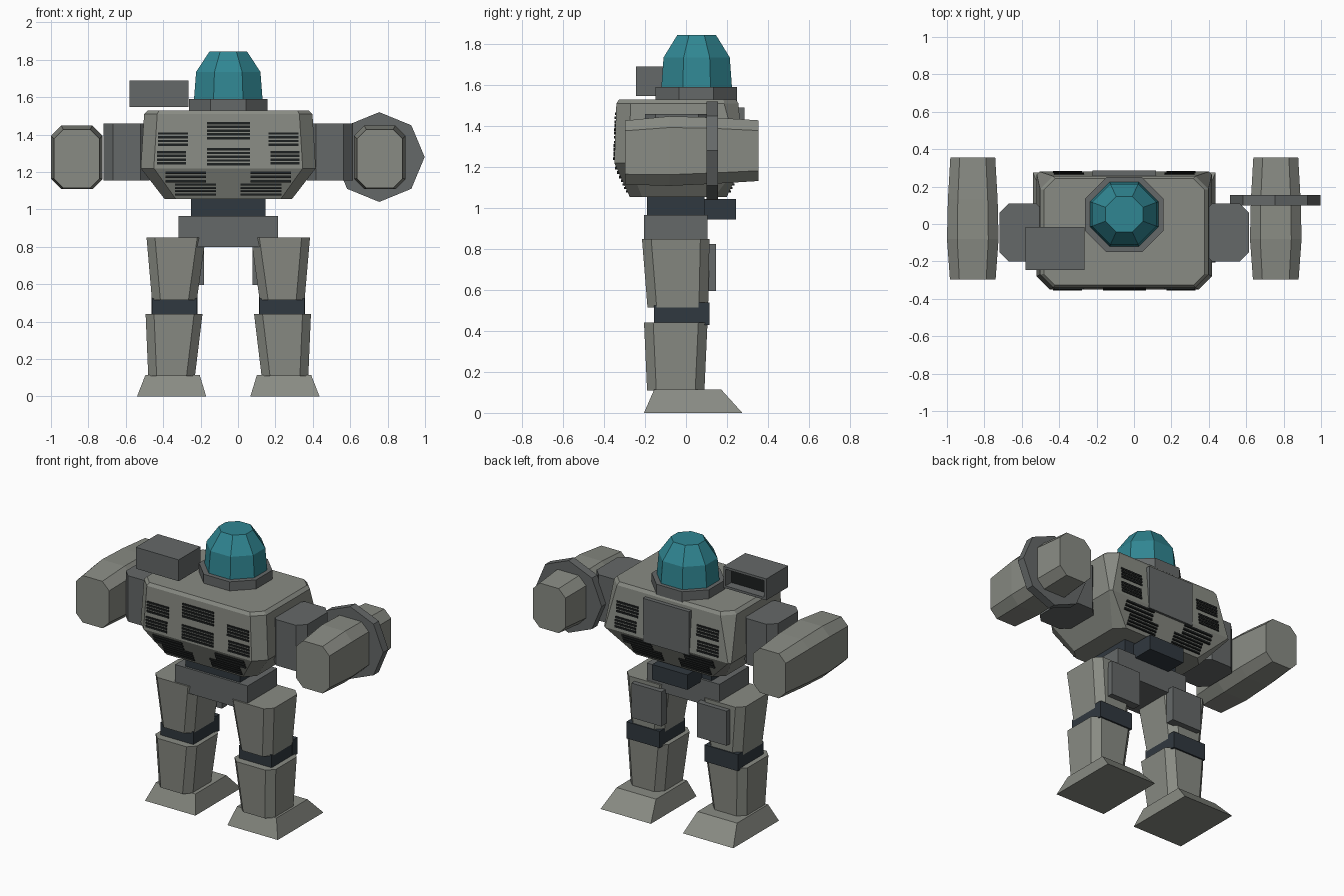
import bpy, bmesh, math

if "Cube" in bpy.data.objects:
    bpy.data.objects.remove(bpy.data.objects["Cube"])

CX = -0.052  # symmetry plane of the body (the shield widens one side)


def material(name, r, g, b):
    m = bpy.data.materials.new(name)
    m.diffuse_color = (r, g, b, 1)
    m.use_nodes = True
    m.node_tree.nodes["Principled BSDF"].inputs["Base Color"].default_value = m.diffuse_color
    return m


LIGHT = material("armour", 0.25, 0.26, 0.23)
MID = material("joint_grey", 0.13, 0.14, 0.14)
DARK = material("dark_steel", 0.03, 0.04, 0.05)
BLACK = material("vent_black", 0.012, 0.014, 0.014)
TEAL = material("teal_glass", 0.03, 0.24, 0.29)


def finish(name, bm, mat):
    bmesh.ops.recalc_face_normals(bm, faces=bm.faces)
    me = bpy.data.meshes.new(name)
    bm.to_mesh(me)
    bm.free()
    me.materials.append(mat)
    ob = bpy.data.objects.new(name, me)
    bpy.context.collection.objects.link(ob)
    return ob


def chamfered(u, v, hu, hv, c=0.0, back_c=None):
    """Rectangle outline with cut corners; back_c sets the two +v corners."""
    pts = []
    for su, sv in ((-1, -1), (1, -1), (1, 1), (-1, 1)):
        k = back_c if (sv > 0 and back_c is not None) else c
        a = (u + su * (hu - k), v + sv * hv)
        b = (u + su * hu, v + sv * (hv - k))
        if c == 0:
            pts.append((u + su * hu, v + sv * hv))
        else:
            pts += [a, b] if su * sv < 0 else [b, a]
    return pts


def loft(name, sections, mat, axis="z"):
    """Skin a stack of (height, outline) sections along z or y."""
    bm = bmesh.new()
    rings = []
    for h, pts in sections:
        rings.append([bm.verts.new((CX + u, v, h) if axis == "z" else (CX + u, h, v)) for u, v in pts])
    n = len(rings[0])
    for lo, hi in zip(rings, rings[1:]):
        for i in range(n):
            j = (i + 1) % n
            bm.faces.new((lo[i], lo[j], hi[j], hi[i]))
    bm.faces.new(rings[0])
    bm.faces.new(rings[-1])
    return finish(name, bm, mat)


def box(name, x0, x1, y0, y1, z0, z1, mat, c=0.0):
    out = chamfered((x0 + x1) / 2, (y0 + y1) / 2, abs(x1 - x0) / 2, (y1 - y0) / 2, c)
    return loft(name, [(z0, out), (z1, out)], mat)


# Torso, wider at the back below the shoulders
loft("torso", [
    (1.055, chamfered(0, -0.038, 0.34, 0.237, 0.06)),
    (1.22, chamfered(0, -0.035, 0.468, 0.315, 0.07, 0.015)),
    (1.51, chamfered(0, -0.042, 0.45, 0.298, 0.07)),
    (1.53, chamfered(0, -0.042, 0.43, 0.285, 0.06))], LIGHT)
box("back_panel", -0.17, 0.17, 0.2, 0.285, 1.2, 1.49, MID)

# Collar and faceted dome
loft("collar", [(z, chamfered(0, 0.05, 0.21, 0.2, 0.115)) for z in (1.52, 1.59)], MID)
loft("head_dome", [(z, chamfered(0, 0.052, r, r * 0.94, r * 0.57))
                   for z, r in ((1.58, 0.184), (1.735, 0.172), (1.845, 0.1))], TEAL)


# Vent slats on the front and back of the torso
def surface(z, side):
    if z > 1.22:
        t = (z - 1.22) / 0.29
        return -0.35 + 0.01 * t if side < 0 else 0.28 - 0.024 * t
    t = (1.22 - z) / 0.165
    return -0.35 + 0.075 * t if side < 0 else 0.28 - 0.081 * t


def vents(name, x0, x1, z0, z1, count, side):
    step = (z1 - z0) / count
    for i in range(count):
        a = z0 + i * step
        y = surface(a + step / 2, side)
        box(name, x0, x1, y - 0.006, y + 0.006, a, a + step * 0.62, BLACK)


for side in (-1, 1):
    if side < 0:
        vents("chest_vent", -0.115, 0.115, 1.375, 1.475, 5, side)
        vents("chest_vent", -0.115, 0.115, 1.235, 1.335, 5, side)
    for s in (-1, 1):
        vents("side_vent", s * 0.215, s * 0.375, 1.34, 1.42, 4, side)
        vents("side_vent", s * 0.225, s * 0.38, 1.24, 1.32, 4, side)
        vents("upper_belly_vent", s * 0.12, s * 0.335, 1.145, 1.21, 3, side)
        vents("lower_belly_vent", s * 0.065, s * 0.285, 1.075, 1.145, 4, side)

# Shoulder launcher with a recessed opening at the back
launcher = box("launcher", -0.528, -0.213, -0.245, -0.015, 1.548, 1.69, MID)
launcher.data.materials.append(BLACK)
bm = bmesh.new()
bm.from_mesh(launcher.data)
bm.faces.ensure_lookup_table()
mouth = max(bm.faces, key=lambda f: f.calc_center_median().y)
bmesh.ops.inset_region(bm, faces=[mouth], thickness=0.022, depth=0)
rim = bmesh.ops.extrude_face_region(bm, geom=[mouth])
for f in [g for g in rim["geom"] if isinstance(g, bmesh.types.BMFace)]:
    f.material_index = 1
    bmesh.ops.translate(bm, vec=(0, -0.06, 0), verts=f.verts)
if mouth.is_valid:
    bm.faces.remove(mouth)
bm.to_mesh(launcher.data)
bm.free()

# Waist and hips
box("waist", -0.2, 0.2, -0.19, 0.09, 0.95, 1.07, DARK)
box("hips", -0.267, 0.267, -0.205, 0.105, 0.8, 0.965, MID)
box("rear_pack", -0.13, 0.13, 0.085, 0.245, 0.945, 1.045, DARK)

for s in (-1, 1):
    tag = "left" if s < 0 else "right"

    # Arm
    box(tag + "_shoulder", s * 0.42, s * 0.667, -0.2, 0.11, 1.155, 1.46, MID, 0.05)
    loft(tag + "_forearm", [
        (-0.297, chamfered(s * 0.81, 1.271, 0.122, 0.156, 0.05)),
        (-0.08, chamfered(s * 0.81, 1.278, 0.138, 0.17, 0.055)),
        (0.13, chamfered(s * 0.81, 1.28, 0.133, 0.162, 0.053)),
        (0.355, chamfered(s * 0.81, 1.28, 0.12, 0.148, 0.05))], LIGHT, "y")

    # Leg
    loft(tag + "_thigh", [
        (0.515, chamfered(s * 0.288, -0.04, 0.12, 0.148, 0.045)),
        (0.85, chamfered(s * 0.279, -0.05, 0.158, 0.165, 0.045))], LIGHT)
    box(tag + "_thigh_plate", s * 0.13, s * 0.35, 0.09, 0.147, 0.595, 0.825, MID)
    box(tag + "_knee", s * 0.168, s * 0.408, -0.155, 0.09, 0.43, 0.525, DARK)
    box(tag + "_knee_guard", s * 0.165, s * 0.41, 0.06, 0.115, 0.43, 0.54, DARK)
    loft(tag + "_shin", [
        (0.11, chamfered(s * 0.303, -0.05, 0.125, 0.14, 0.045)),
        (0.44, chamfered(s * 0.29, -0.05, 0.152, 0.155, 0.045))], LIGHT)
    loft(tag + "_foot", [
        (0, chamfered(s * 0.303, 0.035, 0.185, 0.24)),
        (0.115, chamfered(s * 0.298, 0.008, 0.145, 0.163))], LIGHT)

# Octagonal shield around the right forearm
octagon = [(0.807 + 0.243 * math.cos(i * math.pi / 4), 1.28 + 0.24 * math.sin(i * math.pi / 4)) for i in range(8)]
loft("arm_shield", [(0.1, octagon), (0.155, octagon)], MID, "y")
